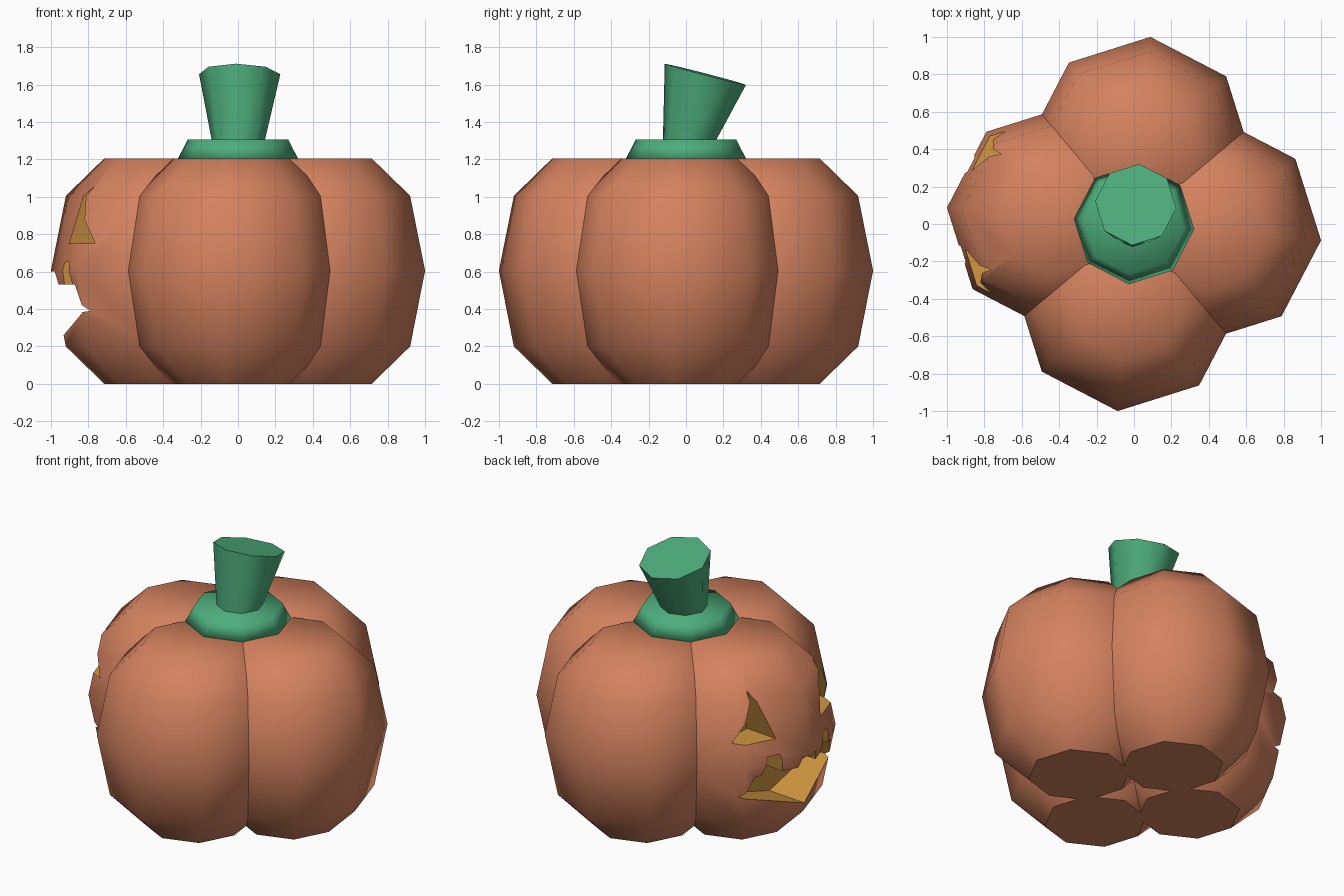
import bpy, bmesh, math
from mathutils import Matrix

if "Cube" in bpy.data.objects:
    bpy.data.objects.remove(bpy.data.objects["Cube"])

TURN = Matrix.Rotation(math.radians(-5), 4, 'Z')   # whole model is turned slightly


def material(name, rgb):
    m = bpy.data.materials.new(name)
    m.diffuse_color = (*rgb, 1)
    m.use_nodes = True
    m.node_tree.nodes["Principled BSDF"].inputs["Base Color"].default_value = m.diffuse_color
    return m


ORANGE = material("pumpkin_orange", (0.658, 0.223, 0.114))
GREEN = material("stem_green", (0.076, 0.423, 0.205))
GOLD = material("carved_gold", (0.644, 0.305, 0.055))


def make_object(name, bm, mats):
    bmesh.ops.recalc_face_normals(bm, faces=bm.faces)
    bmesh.ops.transform(bm, matrix=TURN, verts=bm.verts)
    me = bpy.data.meshes.new(name)
    bm.to_mesh(me)
    bm.free()
    for m in mats:
        me.materials.append(m)
    ob = bpy.data.objects.new(name, me)
    bpy.context.collection.objects.link(ob)
    return ob


def octagon_stack(name, rings, mats, flat_ends):
    """Closed eight-sided loft. Ring = (cx, cy, z, radius, rise per unit y)."""
    bm = bmesh.new()
    loops = []
    for cx, cy, z, r, tilt in rings:
        loop = []
        for i in range(8):
            a = i * math.pi / 4
            dy = r * math.sin(a)
            loop.append(bm.verts.new((cx + r * math.cos(a), cy + dy, z + tilt * dy)))
        loops.append(loop)
    for a, b in zip(loops, loops[1:]):
        for i in range(8):
            j = (i + 1) % 8
            bm.faces.new((a[i], a[j], b[j], b[i])).smooth = True
    bottom = bm.faces.new(loops[0][::-1])
    top = bm.faces.new(loops[-1])
    bottom.smooth = 'bottom' not in flat_ends
    top.smooth = 'top' not in flat_ends
    return make_object(name, bm, mats)


# four pumpkin lobes
D = 0.407
PROFILE = [(0, 0.311), (0.2, 0.517), (0.605, 0.597), (1.005, 0.517), (1.205, 0.311)]
lobes = []
for k, label in enumerate(("right", "back", "left", "front")):
    cx, cy = D * round(math.cos(k * math.pi / 2)), D * round(math.sin(k * math.pi / 2))
    rings = [(cx, cy, z, r, 0) for z, r in PROFILE]
    lobes.append(octagon_stack(label + "_lobe", rings, [ORANGE, GOLD], ('bottom',)))

# carved face: prisms cut into the left lobe, outlines as (sideways, height)
eye = [(0.21, 0.75), (0.435, 0.75), (0.31, 1.06)]
half_mouth = [(0.41, 0.39), (0.35, 0.53), (0.31, 0.53), (0.28, 0.65),
              (0.20, 0.65), (0.18, 0.53), (0.08, 0.53), (0.06, 0.60)]
mouth = half_mouth + [(-u, z) for u, z in reversed(half_mouth)] + [(0, 0.26)]
bm = bmesh.new()
for outline in (eye, [(-u, z) for u, z in eye], mouth):
    back = [bm.verts.new((-0.66, u, z)) for u, z in outline]
    out = [bm.verts.new((-1.3, u, z)) for u, z in outline]
    bm.faces.new(back)
    bm.faces.new(out[::-1])
    for i in range(len(outline)):
        j = (i + 1) % len(outline)
        bm.faces.new((back[i], out[i], out[j], back[j]))
for f in bm.faces:
    f.material_index = 1
cutter = make_object("face_cutter", bm, [ORANGE, GOLD])
cutter.hide_render = True

face_lobe = lobes[2]
mod = face_lobe.modifiers.new("carve", 'BOOLEAN')
mod.operation = 'DIFFERENCE'
mod.solver = 'EXACT'
mod.object = cutter
bpy.context.view_layer.objects.active = face_lobe
bpy.ops.object.modifier_apply(modifier=mod.name)
bpy.data.objects.remove(cutter)

# green collar on top of the lobes
octagon_stack("stem_collar", [(0, 0, 1.195, 0.327, 0), (0, 0, 1.305, 0.27, 0)], [GREEN], ())

# leaning, flaring stem with slanted top
octagon_stack("stem", [(0, 0.018, 1.30, 0.142, 0), (0, 0.104, 1.655, 0.218, -0.26)],
              [GREEN], ('top', 'bottom'))
